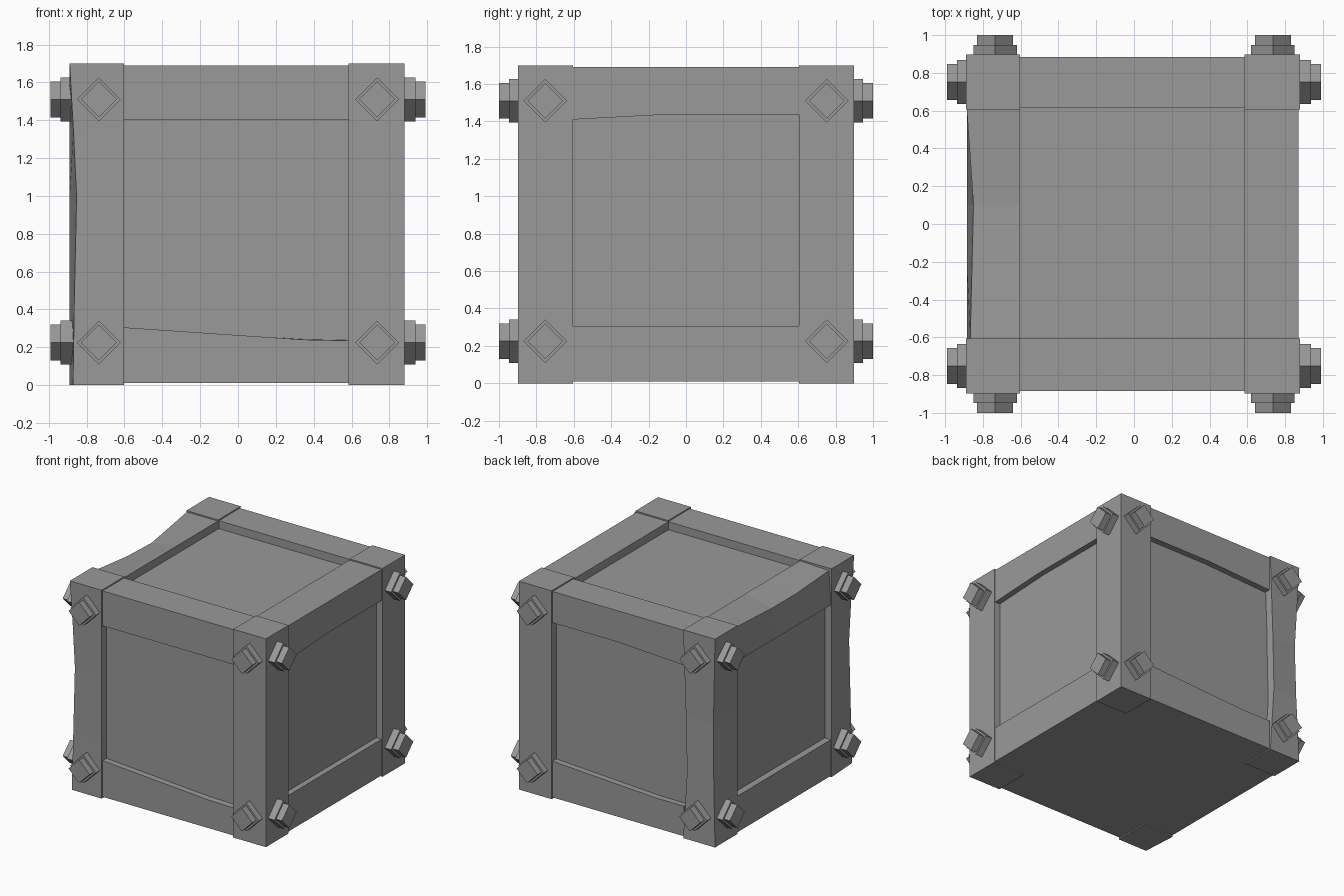
import bpy, bmesh, math
from mathutils import Matrix, Vector

if "Cube" in bpy.data.objects:
    bpy.data.objects.remove(bpy.data.objects["Cube"])

# dark grey for every part
grey = bpy.data.materials.new("dark_grey")
grey.diffuse_color = (0.32, 0.32, 0.32, 1)
grey.use_nodes = True
grey.node_tree.nodes["Principled BSDF"].inputs["Base Color"].default_value = grey.diffuse_color


def finish(name, bm):
    me = bpy.data.meshes.new(name)
    bm.to_mesh(me)
    bm.free()
    me.materials.append(grey)
    ob = bpy.data.objects.new(name, me)
    bpy.context.collection.objects.link(ob)
    return ob


def beam(name, lo, hi, axis=2, stops=(), dents=None):
    """Square beam along an axis; dents move (ring, corner) points.
    Corners: 0 low-low, 1 high-low, 2 high-high, 3 low-high of the other two axes."""
    b, c = [i for i in range(3) if i != axis]
    dents = dents or {}
    bm = bmesh.new()
    rings = []
    for r, t in enumerate([lo[axis], *stops, hi[axis]]):
        ring = []
        for k, (p, q) in enumerate(((lo, lo), (hi, lo), (hi, hi), (lo, hi))):
            v = Vector((0, 0, 0))
            v[axis], v[b], v[c] = t, p[b], q[c]
            ring.append(bm.verts.new(v + Vector(dents.get((r, k), (0, 0, 0)))))
        rings.append(ring)
    for r0, r1 in zip(rings, rings[1:]):
        for k in range(4):
            n = (k + 1) % 4
            bm.faces.new((r0[k], r0[n], r1[n], r1[k]))
    bm.faces.new(rings[0])
    bm.faces.new(rings[-1])
    bmesh.ops.recalc_face_normals(bm, faces=bm.faces)
    return finish(name, bm)


XL, XR, IL, IR = -0.89, 0.88, -0.603, 0.585   # outer and inner post limits in x
Y, IY, H = 0.897, 0.605, 1.70

# corner posts, the two on the left worn along their outer edges
beam("post_front_right", (IR, -Y, 0), (XR, -IY, H))
beam("post_back_right", (IR, IY, 0), (XR, Y, H))
beam("post_front_left", (XL, -Y, 0), (IL, -IY, H), stops=(0.45, 1.0, 1.35),
     dents={(0, 0): (0.018, 0, 0), (1, 0): (0.025, 0.008, 0),
            (2, 0): (0.037, 0.012, 0), (3, 0): (0.02, 0.008, 0)})
beam("post_back_left", (XL, IY, 0), (IL, Y, H), stops=(0.55, 1.0),
     dents={(1, 3): (0.02, -0.012, 0), (2, 3): (0.028, -0.02, 0),
            (1, 2): (-0.035, 0, 0), (2, 2): (-0.025, 0, 0)})

# front and back rails
R = 0.885
beam("front_top_rail", (IL, -R, 1.405), (IR, -0.607, 1.69), 0)
beam("front_bottom_rail", (IL, -R, 0.01), (IR, -0.607, 0.305), 0, stops=(0.35,),
     dents={(1, 2): (0, 0, -0.055), (1, 3): (0, 0, -0.065),
            (2, 2): (0, 0, -0.06), (2, 3): (0, 0, -0.07)})
beam("back_top_rail", (IL, 0.615, 1.405), (IR, R, 1.69), 0, stops=(0.0,),
     dents={(1, 0): (0, 0, 0.03), (1, 1): (0, 0, 0.03), (2, 0): (0, 0, 0.03), (2, 1): (0, 0, 0.03)})
beam("back_bottom_rail", (IL, 0.607, 0.01), (IR, R, 0.305), 0, stops=(-0.35,),
     dents={(1, 2): (0, 0, -0.05), (1, 3): (0, 0, -0.05), (0, 2): (0, 0, -0.05), (0, 3): (0, 0, -0.05)})

# side rails
beam("right_top_rail", (0.583, -IY, 1.41), (0.872, IY, 1.69), 1, stops=(-0.1,),
     dents={(1, 0): (0, 0, 0.027), (1, 1): (0, 0, 0.027), (2, 0): (0, 0, 0.027), (2, 1): (0, 0, 0.027)})
beam("right_bottom_rail", (0.583, -IY, 0.01), (0.872, IY, 0.305), 1)
beam("left_top_rail", (-0.885, -IY, 1.405), (-0.605, IY, 1.69), 1, stops=(-0.2, 0.1),
     dents={(0, 3): (0.018, 0, -0.01), (1, 3): (0.028, 0, -0.045), (2, 3): (0.035, 0, -0.05)})
beam("left_bottom_rail", (-0.885, -IY, 0.01), (-0.605, IY, 0.305), 1)

# recessed panels on the sides and top
beam("panels", (-0.83, -0.835, 0.01), (0.825, 0.835, 1.625))


def bolt(name, pos, direction):
    """Square washer and head turned to a diamond, facing outwards."""
    bm = bmesh.new()
    rot = Vector(direction).to_track_quat('Z', 'Y').to_matrix().to_4x4()
    for radius, z0, z1 in ((0.116, -0.03, 0.045), (0.095, 0.03, 0.098)):
        bmesh.ops.create_cone(
            bm, cap_ends=True, segments=4, radius1=radius, radius2=radius, depth=z1 - z0,
            matrix=Matrix.Translation(pos) @ rot @ Matrix.Translation((0, 0, (z0 + z1) / 2)))
    # put a corner of the square straight up
    top = max((v.co.z for v in bm.verts))
    if top - pos[2] < 0.1:
        bmesh.ops.rotate(bm, verts=bm.verts, cent=pos,
                         matrix=Matrix.Rotation(math.pi / 4, 3, Vector(direction)))
    finish(name, bm)


# bolts on both outer faces of every post, top and bottom
for z, level in ((0.225, "lower"), (1.51, "upper")):
    for sx, side in ((-1, "left"), (1, "right")):
        for sy, end in ((-1, "front"), (1, "back")):
            bolt(f"{level}_{end}_bolt_{side}", (sx * 0.735, sy * 0.902, z), (0, sy, 0))
            bolt(f"{level}_{side}_bolt_{end}", (sx * 0.892, sy * 0.752, z), (sx, 0, 0))
